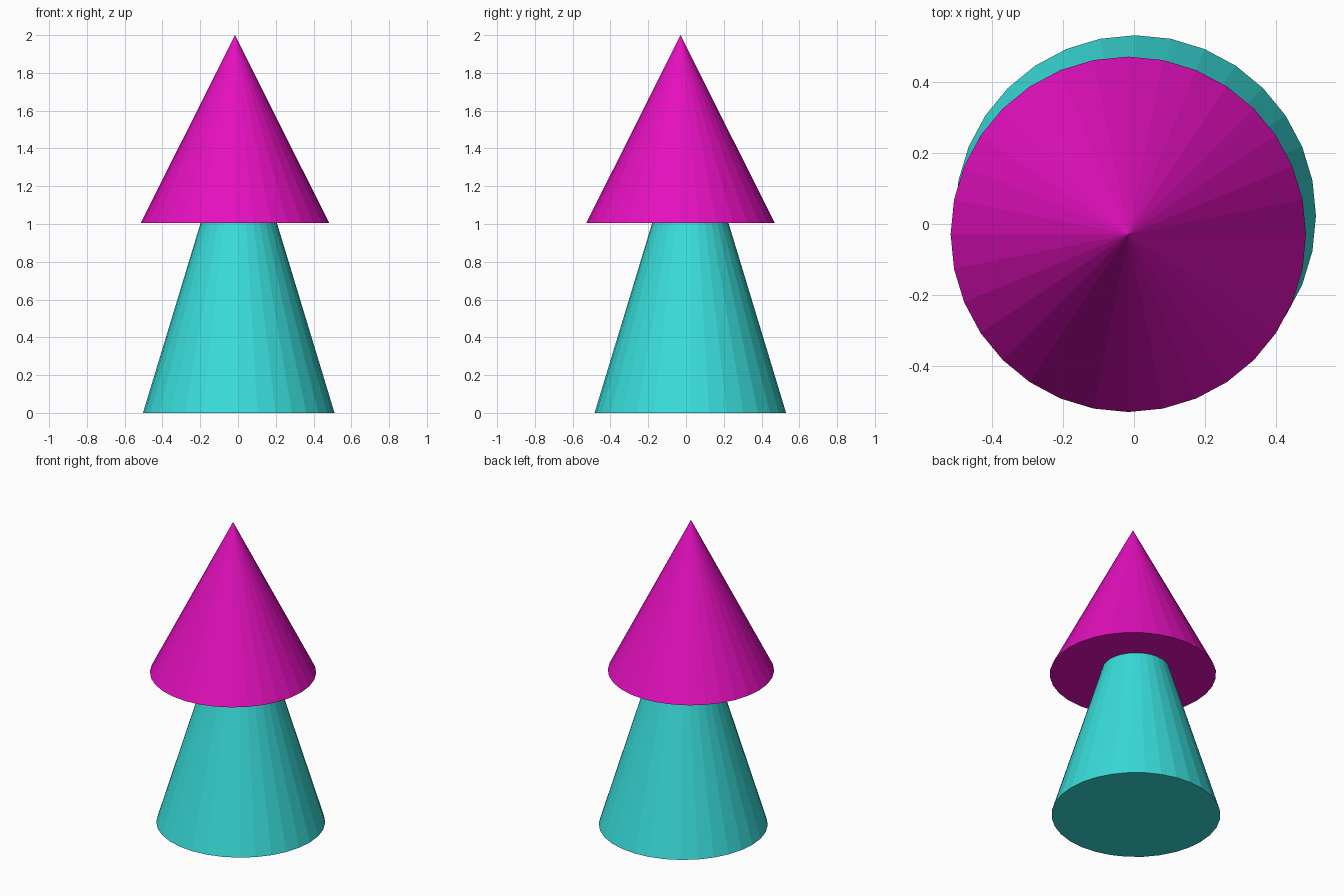
import bpy

if "Cube" in bpy.data.objects:
    bpy.data.objects.remove(bpy.data.objects["Cube"])


def add_cone(name, x, y, z0, z1, r_bottom, r_top, colour):
    bpy.ops.mesh.primitive_cone_add(vertices=32, radius1=r_bottom, radius2=r_top,
                                    depth=z1 - z0, location=(x, y, (z0 + z1) / 2))
    obj = bpy.context.object
    obj.name = name
    mat = bpy.data.materials.new(name + "_colour")
    mat.diffuse_color = (*colour, 1)
    mat.use_nodes = True
    mat.node_tree.nodes["Principled BSDF"].inputs["Base Color"].default_value = mat.diffuse_color
    obj.data.materials.append(mat)
    return obj


# Tapered trunk with a flat top
add_cone("tapered_base", 0.004, 0.023, 0, 1.005, 0.507, 0.202, (0.04, 0.72, 0.70))

# Pointed cone resting slightly off-centre on the trunk
add_cone("pointed_top", -0.016, -0.029, 1.005, 2.0, 0.499, 0, (0.78, 0.005, 0.52))
